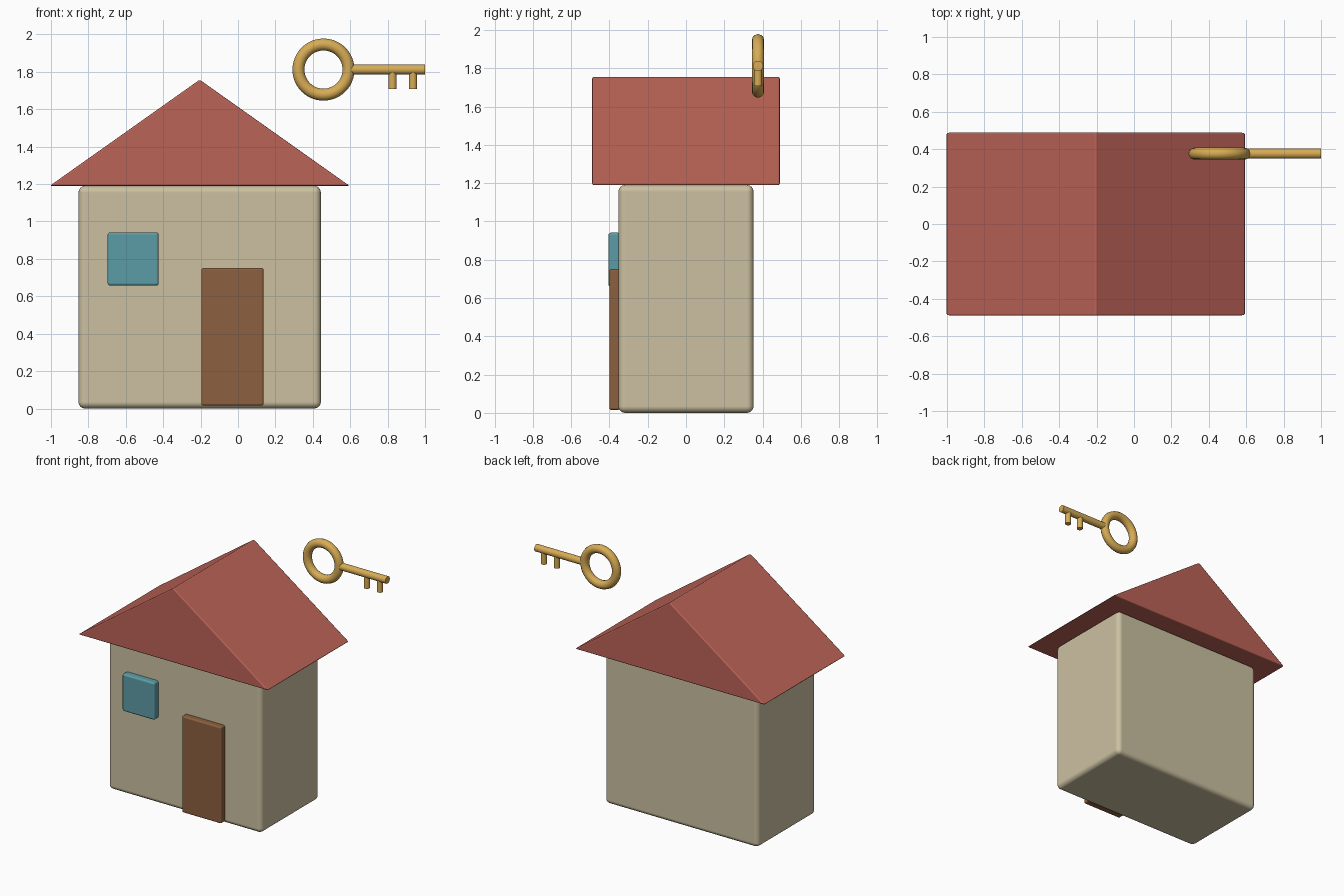
import bpy, bmesh, math

if "Cube" in bpy.data.objects:
    bpy.data.objects.remove(bpy.data.objects["Cube"])


def material(name, rgb):
    m = bpy.data.materials.new(name)
    m.diffuse_color = (*rgb, 1)
    m.use_nodes = True
    m.node_tree.nodes["Principled BSDF"].inputs["Base Color"].default_value = m.diffuse_color
    return m


CREAM = material("cream wall", (0.60, 0.53, 0.355))
RED = material("roof red", (0.50, 0.125, 0.095))
BROWN = material("door brown", (0.26, 0.118, 0.05))
TEAL = material("window teal", (0.107, 0.335, 0.38))
GOLD = material("key gold", (0.68, 0.41, 0.09))


def finish(ob, name, mat, bevel=0, segments=3):
    ob.name = name
    ob.data.materials.append(mat)
    if bevel:
        mod = ob.modifiers.new("rounded edges", 'BEVEL')
        mod.width, mod.segments = bevel, segments
        mod.harden_normals = True
    bpy.ops.object.select_all(action='DESELECT')
    ob.select_set(True)
    bpy.context.view_layer.objects.active = ob
    bpy.ops.object.shade_smooth_by_angle(angle=math.radians(40))
    return ob


def box(name, mat, lo, hi, bevel, segments=3):
    bpy.ops.mesh.primitive_cube_add(
        size=1, location=[(a + b) / 2 for a, b in zip(lo, hi)])
    ob = bpy.context.object
    ob.scale = [b - a for a, b in zip(lo, hi)]
    bpy.ops.object.transform_apply(location=False, rotation=False, scale=True)
    return finish(ob, name, mat, bevel, segments)


def rod(name, mat, start, length, radius, rotation=(0, 0, 0)):
    bpy.ops.mesh.primitive_cylinder_add(
        vertices=24, radius=radius, depth=length, location=start, rotation=rotation)
    return finish(bpy.context.object, name, mat)


# House body, door and window
box("house_body", CREAM, (-0.853, -0.353, 0), (0.443, 0.353, 1.19), 0.035, 4)
box("door", BROWN, (-0.196, -0.40, 0.015), (0.137, -0.345, 0.752), 0.012)
box("window", TEAL, (-0.697, -0.405, 0.657), (-0.424, -0.345, 0.942), 0.014)

# Gabled roof: a triangular profile extruded from front to back
profile = [(-1.007, 1.19), (0.597, 1.19), (-0.205, 1.758)]
bm = bmesh.new()
face = bm.faces.new([bm.verts.new((x, -0.49, z)) for x, z in profile])
ext = bmesh.ops.extrude_face_region(bm, geom=[face])
bmesh.ops.translate(bm, vec=(0, 0.98, 0),
                    verts=[v for v in ext["geom"] if isinstance(v, bmesh.types.BMVert)])
bmesh.ops.recalc_face_normals(bm, faces=bm.faces)
mesh = bpy.data.meshes.new("roof")
bm.to_mesh(mesh)
bm.free()
roof = bpy.data.objects.new("roof", mesh)
bpy.context.collection.objects.link(roof)
finish(roof, "roof", RED, 0.009, 2)

# Floating key: ring, shaft and two teeth
KEY_Y, KEY_Z = 0.376, 1.812
bpy.ops.mesh.primitive_torus_add(
    major_radius=0.134, minor_radius=0.032, major_segments=48, minor_segments=12,
    location=(0.457, KEY_Y, KEY_Z), rotation=(math.pi / 2, 0, 0))
finish(bpy.context.object, "key_ring", GOLD)
rod("key_shaft", GOLD, (0.80, KEY_Y, KEY_Z), 0.40, 0.027, (0, math.pi / 2, 0))
for i, x in enumerate((0.826, 0.936)):
    rod(f"key_tooth_{i + 1}", GOLD, (x, KEY_Y, 1.76), 0.104, 0.022)
